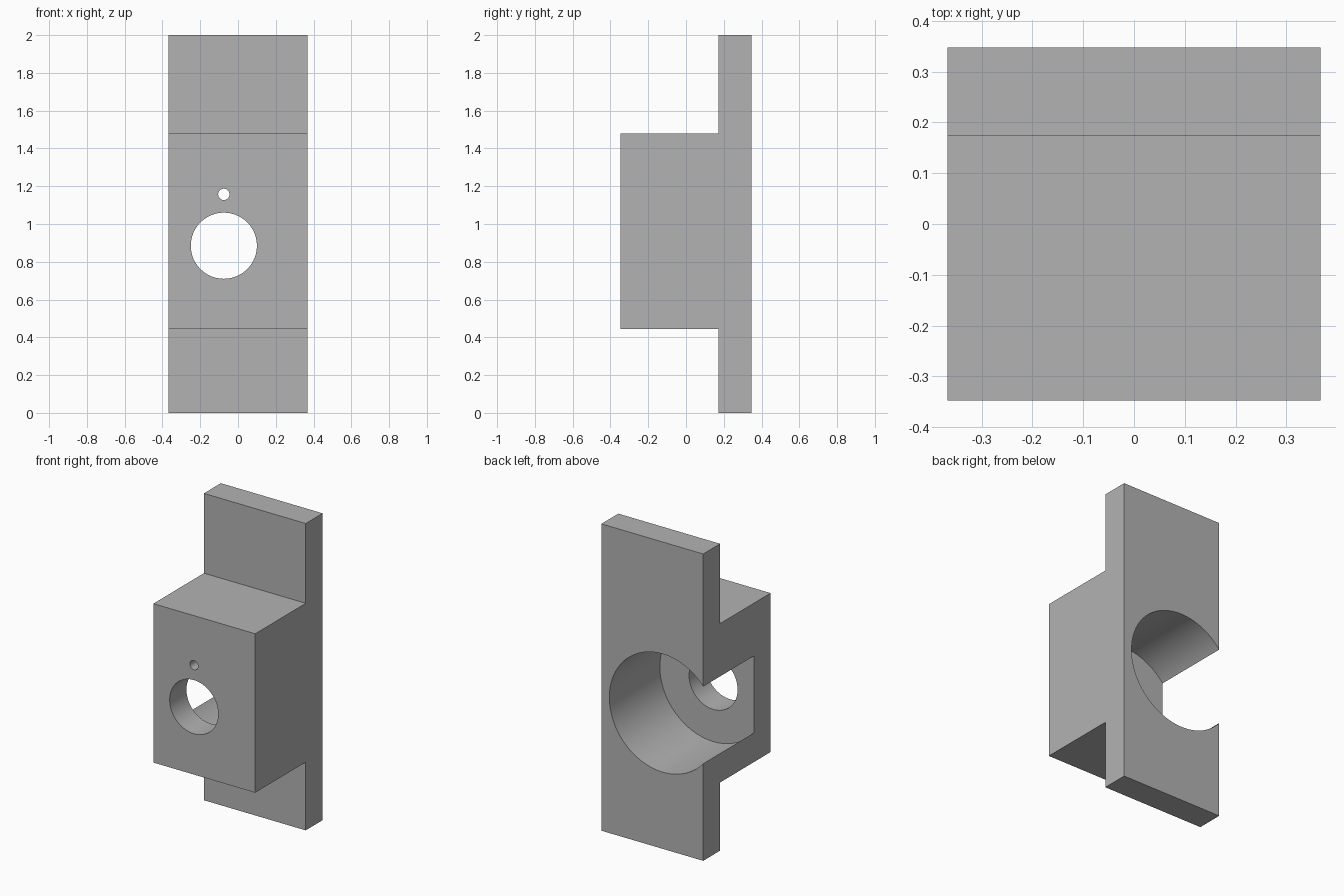
import bpy
import bmesh
from math import radians
from mathutils import Vector

cube = bpy.data.objects.get("Cube")
if cube:
    bpy.data.objects.remove(cube, do_unlink=True)

# Single plain grey
grey = bpy.data.materials.new("plain_grey")
grey.use_nodes = True
colour = (0.45, 0.45, 0.45, 1)
grey.diffuse_color = colour
grey.node_tree.nodes["Principled BSDF"].inputs["Base Color"].default_value = colour

HALF_X, HALF_Y = 0.367, 0.347
STEP_Y = 0.173               # front of the mounting plate
BLOCK_Z = (0.444, 1.48)      # bottom and top of the block
HOLE_X, HOLE_Z = -0.075, 0.885

# Bracket body: stepped side profile extruded across the width
low, high = BLOCK_Z
profile = [(HALF_Y, 0), (HALF_Y, 2), (STEP_Y, 2), (STEP_Y, high),
           (-HALF_Y, high), (-HALF_Y, low), (STEP_Y, low), (STEP_Y, 0)]
bm = bmesh.new()
face = bm.faces.new([bm.verts.new((-HALF_X, y, z)) for y, z in profile])
extruded = bmesh.ops.extrude_face_region(bm, geom=[face])["geom"]
moved = [v for v in extruded if isinstance(v, bmesh.types.BMVert)]
bmesh.ops.translate(bm, verts=moved, vec=Vector((2 * HALF_X, 0, 0)))
bmesh.ops.recalc_face_normals(bm, faces=bm.faces[:])
mesh = bpy.data.meshes.new("bracket_body")
bm.to_mesh(mesh)
bm.free()
mesh.materials.append(grey)
body = bpy.data.objects.new("bracket_body", mesh)
bpy.context.collection.objects.link(body)


def drill(name, radius, z, y_start, y_end, sides):
    """Cut a round hole along y through the body."""
    bpy.ops.mesh.primitive_cylinder_add(
        vertices=sides, radius=radius, depth=y_end - y_start,
        location=(HOLE_X, (y_start + y_end) / 2, z),
        rotation=(radians(90), 0, 0))
    cutter = bpy.context.object
    cutter.name = name
    cutter.hide_render = True
    cutter.data.materials.append(grey)
    cut = body.modifiers.new(name, "BOOLEAN")
    cut.operation = "DIFFERENCE"
    cut.solver = "EXACT"
    cut.object = cutter
    bpy.ops.object.select_all(action="DESELECT")
    body.select_set(True)
    bpy.context.view_layer.objects.active = body
    bpy.ops.object.modifier_apply(modifier=cut.name)
    bpy.data.objects.remove(cutter, do_unlink=True)


# Wide rear bore, breaking out through one side
drill("rear_bore", 0.385, HOLE_Z, -0.174, 0.6, 128)
# Front opening and small pin hole, both reaching the bore
drill("front_opening", 0.175, HOLE_Z, -0.6, 0, 96)
drill("pin_hole", 0.03, 1.157, -0.6, 0, 32)

# Smooth hole walls, sharp edges elsewhere
bpy.ops.object.shade_smooth_by_angle(angle=radians(30))
